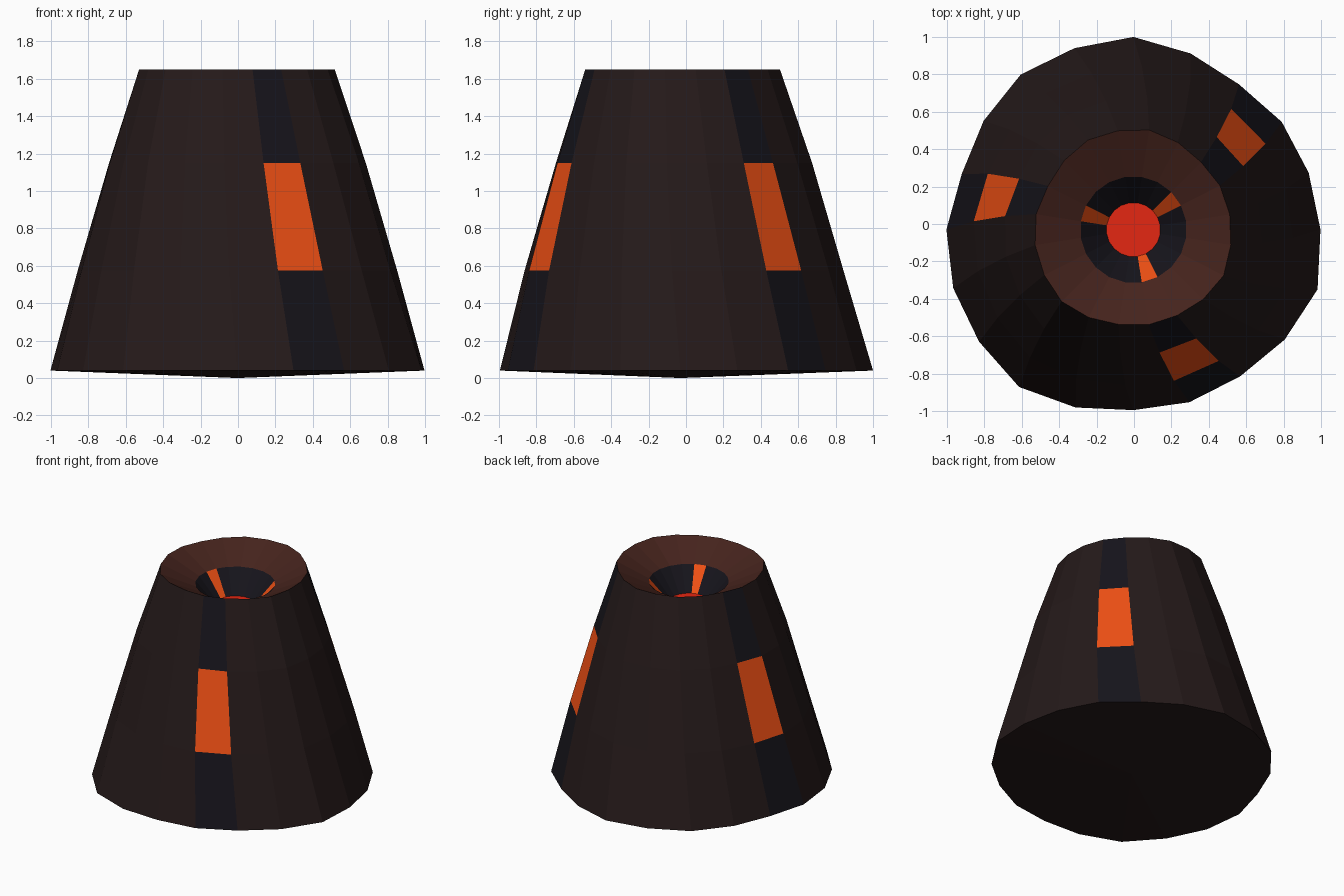
import bpy
from math import cos, sin, radians

if "Cube" in bpy.data.objects:
    bpy.data.objects.remove(bpy.data.objects["Cube"])

SIDES = 20
CX, CY = -0.003, -0.03
CHANNELS = (2, 9, 16)          # columns that carry a lava channel

# uneven base radius at each 18 degree step, counter-clockwise from +x
BASE = [1.0, 0.985, 0.98, 0.96, 0.99, 1.03, 1.02, 1.025, 0.99, 0.965,
        1.0, 1.013, 1.02, 1.04, 1.0, 0.965, 0.97, 0.97, 1.0, 1.035]

# rings from foot to crater floor: radius, height, twist, share of unevenness
RINGS = [(1.0, 0.04, 0, 1.0), (0.855, 0.575, -3, 0.6), (0.69, 1.15, -6, 0.6),
         (0.527, 1.65, -9, 0.4), (0.285, 1.53, -9, 0.0), (0.145, 1.365, -9, 0.0)]


def point(k, i):
    r, z, twist, share = RINGS[k]
    i %= SIDES
    a = radians(i * 360 / SIDES + twist)
    r += (BASE[i] - 1) * share
    return (CX + r * cos(a), CY + r * sin(a), z)


def quad(k, i):
    return [point(k, i), point(k, i + 1), point(k + 1, i + 1), point(k + 1, i)]


def material(name, color):
    m = bpy.data.materials.new(name)
    m.diffuse_color = (*color, 1)
    m.use_nodes = True
    m.node_tree.nodes["Principled BSDF"].inputs["Base Color"].default_value = m.diffuse_color
    return m


def part(name, polys, mat):
    index, faces = {}, []
    for poly in polys:
        faces.append([index.setdefault(p, len(index)) for p in poly])
    mesh = bpy.data.meshes.new(name)
    mesh.from_pydata(list(index), [], faces)
    mesh.materials.append(mat)
    obj = bpy.data.objects.new(name, mesh)
    bpy.context.collection.objects.link(obj)
    return obj


rock = material("rock", (0.018, 0.010, 0.010))
rim = material("rim_rock", (0.06, 0.017, 0.012))
dark = material("dark_rock", (0.008, 0.007, 0.011))
lava = material("lava", (0.87, 0.08, 0.007))
hot = material("hot_lava", (0.78, 0.02, 0.006))

plain = [i for i in range(SIDES) if i not in CHANNELS]

# outer slopes with three channels, each with a glowing middle panel
part("slopes", [quad(k, i) for k in range(3) for i in plain], rock)
part("channels", [quad(k, i) for k in (0, 2) for i in CHANNELS], dark)
part("lava_panels", [quad(1, i) for i in CHANNELS], lava)

# crater: sloping rim, dark throat with lava streaks, glowing pool
part("crater_rim", [quad(3, i) for i in range(SIDES)], rim)
part("crater_throat", [quad(4, i) for i in plain], dark)
part("throat_streaks", [quad(4, i) for i in CHANNELS], lava)
part("lava_pool", [[point(5, i) for i in range(SIDES)]], hot)

# shallow cone underneath
part("underside", [[(CX, CY, 0), point(0, i + 1), point(0, i)]
                   for i in range(SIDES)], rock)
